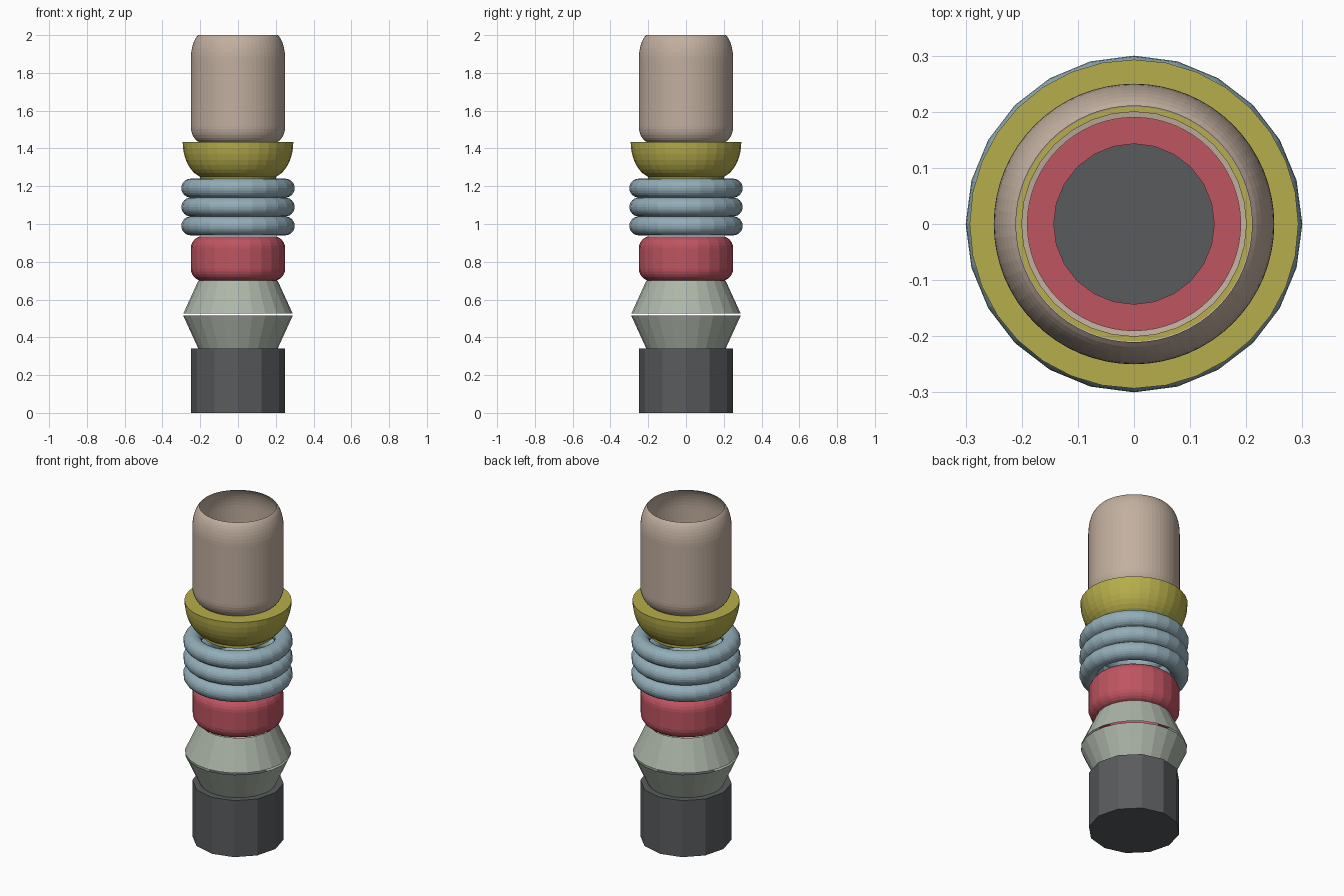
import bpy, bmesh, math
from mathutils import Matrix

if "Cube" in bpy.data.objects:
    bpy.data.objects.remove(bpy.data.objects["Cube"])


def material(name, rgb):
    m = bpy.data.materials.new(name)
    m.diffuse_color = (*rgb, 1)
    m.use_nodes = True
    m.node_tree.nodes["Principled BSDF"].inputs["Base Color"].default_value = m.diffuse_color
    return m


def lathe(name, profile, sides, mat, closed=False, caps=False):
    """Revolve (radius, z) points, listed bottom to top on the outside."""
    bm = bmesh.new()
    rings = []
    for r, z in profile:
        rings.append([bm.verts.new((r * math.cos(a), r * math.sin(a), z))
                      for a in (2 * math.pi * i / sides for i in range(sides))])
    pairs = list(zip(rings, rings[1:]))
    if closed:
        pairs.append((rings[-1], rings[0]))
    for lo, hi in pairs:
        for i in range(sides):
            j = (i + 1) % sides
            bm.faces.new((lo[i], lo[j], hi[j], hi[i]))
    if caps:
        bm.faces.new(rings[0][::-1])
        bm.faces.new(rings[-1])
    me = bpy.data.meshes.new(name)
    bm.to_mesh(me)
    bm.free()
    me.materials.append(mat)
    ob = bpy.data.objects.new(name, me)
    bpy.context.collection.objects.link(ob)
    return ob


def arc(r, z, rx, rz, start, end, steps):
    """Elliptical arc points around (r, z), angles in degrees."""
    pts = []
    for i in range(steps + 1):
        a = math.radians(start + (end - start) * i / steps)
        pts.append((r + rx * math.cos(a), z + rz * math.sin(a)))
    return pts


dark = material("dark_grey", (0.10, 0.105, 0.11))
green = material("pale_green", (0.42, 0.47, 0.40))
red = material("red", (0.52, 0.09, 0.12))
blue = material("pale_blue", (0.29, 0.42, 0.48))
yellow = material("yellow", (0.47, 0.42, 0.07))
tan = material("tan", (0.54, 0.43, 0.35))

# Twelve-sided solid base
lathe("base", [(0.25, 0), (0.25, 0.34)], 12, dark, caps=True)

# Two open cones, separated by a thin gap
lathe("lower_cone", [(0.21, 0.34), (0.29, 0.515)], 24, green)
lathe("upper_cone", [(0.29, 0.525), (0.21, 0.70)], 24, green)

# Rounded bead with flat ends and a central hole
lathe("bead", [(0.143, 0.70)] + arc(0.19, 0.765, 0.06, 0.065, -90, 0, 6)
      + arc(0.19, 0.87, 0.06, 0.065, 0, 90, 6) + [(0.143, 0.935)], 24, red)

# Three stacked rings
for n in range(3):
    ring = arc(0.25, 0.99 + 0.1 * n, 0.05, 0.05, 0, 345, 23)
    lathe(f"ring_{n + 1}", ring, 24, blue, closed=True)

# Bowl with a flat top and a short neck
lathe("bowl", [(0.20, 1.235), (0.20, 1.25)]
      + arc(0.17, 1.435, 0.123, 0.19, -70, 0, 7) + [(0.20, 1.435)], 32, yellow)

# Open-topped tube with rounded ends
lathe("tube", arc(0.19, 1.52, 0.06, 0.09, -90, 0, 8)
      + arc(0.19, 1.87, 0.06, 0.138, 0, 70, 8), 64, tan)
